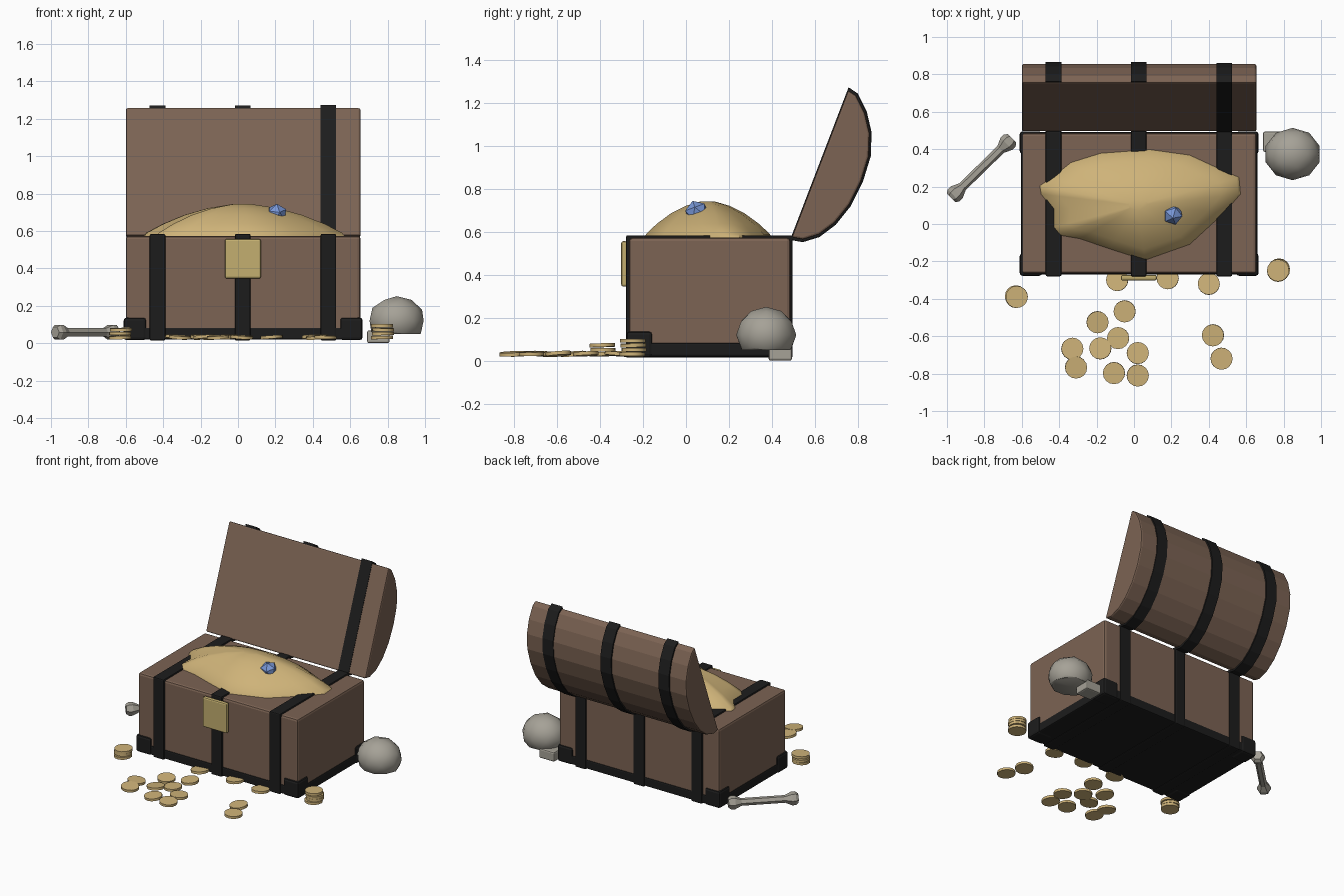
import bpy, bmesh, math, random
from mathutils import Vector, Matrix

if "Cube" in bpy.data.objects:
    bpy.data.objects.remove(bpy.data.objects["Cube"])

random.seed(4)


def material(name, r, g, b):
    m = bpy.data.materials.new(name)
    m.diffuse_color = (r, g, b, 1)
    m.use_nodes = True
    m.node_tree.nodes["Principled BSDF"].inputs["Base Color"].default_value = m.diffuse_color
    return m


WOOD = material("brown wood", 0.2, 0.125, 0.087)
IRON = material("black iron", 0.012, 0.012, 0.012)
GOLD = material("gold", 0.62, 0.45, 0.19)
BRASS = material("brass", 0.55, 0.43, 0.16)
BONE = material("grey bone", 0.38, 0.36, 0.31)
BLUE = material("blue gem", 0.19, 0.31, 0.68)


def finish(name, bm, mat, smooth=None, bevel=0):
    bmesh.ops.recalc_face_normals(bm, faces=bm.faces)
    me = bpy.data.meshes.new(name)
    bm.to_mesh(me)
    bm.free()
    ob = bpy.data.objects.new(name, me)
    bpy.context.collection.objects.link(ob)
    me.materials.append(mat)
    if bevel:
        mod = ob.modifiers.new("bevel", 'BEVEL')
        mod.width, mod.segments = bevel, 2
        mod.limit_method = 'ANGLE'
        mod.angle_limit = math.radians(50)
    if smooth:
        bpy.ops.object.select_all(action='DESELECT')
        ob.select_set(True)
        bpy.context.view_layer.objects.active = ob
        bpy.ops.object.shade_smooth_by_angle(angle=math.radians(smooth))
    return ob


def block(name, lo, hi, mat, bevel=0.012):
    lo, hi = Vector(lo), Vector(hi)
    bm = bmesh.new()
    bmesh.ops.create_cube(bm, size=1, matrix=Matrix.Translation((lo + hi) / 2)
                          @ Matrix.Diagonal((*(hi - lo), 1)))
    return finish(name, bm, mat, bevel=bevel)


def extrude_x(name, profile, x0, x1, mat, bevel=0, smooth=None):
    """Extrude a closed (y, z) profile along x."""
    bm = bmesh.new()
    a = [bm.verts.new((x0, y, z)) for y, z in profile]
    b = [bm.verts.new((x1, y, z)) for y, z in profile]
    bm.faces.new(a)
    bm.faces.new(b[::-1])
    for i in range(len(a)):
        j = (i + 1) % len(a)
        bm.faces.new((a[i], a[j], b[j], b[i]))
    return finish(name, bm, mat, smooth, bevel)


def loft(name, rings, mat, smooth=None):
    """Skin a stack of equal-length rings and cap both ends."""
    bm = bmesh.new()
    vs = [[bm.verts.new(p) for p in ring] for ring in rings]
    n = len(vs[0])
    for r0, r1 in zip(vs, vs[1:]):
        for i in range(n):
            j = (i + 1) % n
            bm.faces.new((r0[i], r0[j], r1[j], r1[i]))
    bm.faces.new(vs[0])
    bm.faces.new(vs[-1])
    return finish(name, bm, mat, smooth)


# chest body and base plate
X0, X1 = -0.6, 0.655
block("chest_body", (X0, -0.265, 0.03), (X1, 0.486, 0.573), WOOD, 0.015)
block("base_plate", (X0 - 0.005, -0.271, 0.02), (X1 + 0.005, 0.491, 0.083), IRON, 0.008)

# iron corners
for x in (X0 - 0.011, X1 - 0.109):
    for y in (-0.277, 0.375):
        block("corner_bracket", (x, y, 0.016), (x + 0.12, y + 0.12, 0.137), IRON, 0.015)

# open rounded lid, leaning back
lid = [(0.76, 1.272), (0.798, 1.246), (0.84, 1.163), (0.863, 1.065), (0.859, 0.953),
       (0.822, 0.833), (0.765, 0.72), (0.695, 0.633), (0.62, 0.577), (0.542, 0.553),
       (0.488, 0.563)]
mid = Vector((0.624, 0.9175))
inner = [mid + (Vector(p) - mid) * 0.967 for p in lid]
extrude_x("lid", inner, X0, X1, WOOD, bevel=0.01)

# straps around the chest and lid; only the right one stands proud inside the lid
for cx, lift in ((-0.43, -0.002), (0.025, -0.002), (0.483, 0.003)):
    a, b = cx - 0.042, cx + 0.042
    block("chest_strap", (a, -0.28, 0.014), (b, 0.497, 0.584), IRON, 0.008)
    strap = [(y - 0.93 * lift, z + 0.36 * lift) for y, z in lid]
    extrude_x("lid_strap", strap, a, b, IRON)

# lock plate
block("lock_plate", (-0.07, -0.302, 0.345), (0.122, -0.272, 0.557), BRASS, 0.01)

# treasure heap: uneven outline shrinking to a rounded peak
outline = [(-.507, .205), (-.44, .25), (-.34, .33), (-.18, .38), (.085, .4), (.3, .37),
           (.43, .31), (.565, .25), (.573, .16), (.485, .06), (.3, -.11), (.06, -.195),
           (-.13, -.135), (-.29, -.08), (-.405, -.06), (-.437, -.02), (-.437, .08), (-.5, .16)]
px, py = 0.02, 0.1
rings = []
for t, z in ((1, 0.568), (0.97, 0.59), (0.8, 0.638), (0.58, 0.686), (0.34, 0.722), (0.1, 0.743)):
    rings.append([(px + (x - px) * t, py + (y - py) * t, z) for x, y in outline])
loft("gold_heap", rings, GOLD, smooth=40)

# gem
bm = bmesh.new()
bmesh.ops.create_icosphere(bm, subdivisions=1, radius=0.056,
                           matrix=Matrix.Translation((0.208, 0.05, 0.692))
                           @ Matrix.Rotation(0.35, 4, 'X'))
finish("gem", bm, BLUE)


# coins
def coin(x, y, z, tilt=0.1):
    bm = bmesh.new()
    rot = Matrix.Rotation(random.uniform(-tilt, tilt), 4, 'X') \
        @ Matrix.Rotation(random.uniform(-tilt, tilt), 4, 'Y')
    bmesh.ops.create_cone(bm, cap_ends=True, segments=16, radius1=0.059, radius2=0.059,
                          depth=0.017, matrix=Matrix.Translation((x, y, z)) @ rot)
    finish("coin", bm, GOLD, smooth=30)


for x, y in ((-.09, -.3), (.18, -.29), (.4, -.32), (-.195, -.525), (-.05, -.467),
             (-.085, -.61), (-.18, -.665), (-.33, -.667), (-.31, -.767), (-.107, -.797),
             (.02, -.69), (.02, -.81), (.422, -.595), (.468, -.72)):
    coin(x, y, 0.032)
for x, y, count in ((0.77, -0.247, 4), (-0.626, -0.388, 3)):
    for i in range(count):
        coin(x + random.uniform(-.006, .006), y + random.uniform(-.006, .006),
             0.03 + 0.021 * i, 0.03)

# skull: flattened sphere cut flat underneath, with a jaw block
bm = bmesh.new()
bmesh.ops.create_icosphere(bm, subdivisions=2, radius=1,
                           matrix=Matrix.Translation((0.848, 0.374, 0.12))
                           @ Matrix.Diagonal((0.152, 0.14, 0.131, 1)))
cut = bmesh.ops.bisect_plane(bm, geom=bm.verts[:] + bm.edges[:] + bm.faces[:],
                             plane_co=(0.848, 0.374, 0.05), plane_no=(0, 0, -1),
                             clear_outer=True)
bmesh.ops.holes_fill(bm, edges=[e for e in bm.edges if e.is_boundary])
finish("skull", bm, BONE, smooth=40)
block("jaw", (0.69, 0.385, 0.0), (0.81, 0.494, 0.068), BONE, 0.01)

# leg bone: six-sided shaft flaring into a knob at each end
start, end = Vector((-0.978, 0.14, 0.058)), Vector((-0.652, 0.458, 0.058))
axis = (end - start).normalized()
side, up = axis.cross(Vector((0, 0, 1))), Vector((0, 0, 1))
half = [(0, 0.032), (0.018, 0.045), (0.042, 0.045), (0.085, 0.025)]
length = (end - start).length
stations = half + [(length - d, r) for d, r in reversed(half)]
loft("leg_bone", [[start + axis * d + r * (side * math.cos(k * math.pi / 3)
                                           + up * math.sin(k * math.pi / 3))
                   for k in range(6)] for d, r in stations], BONE)
